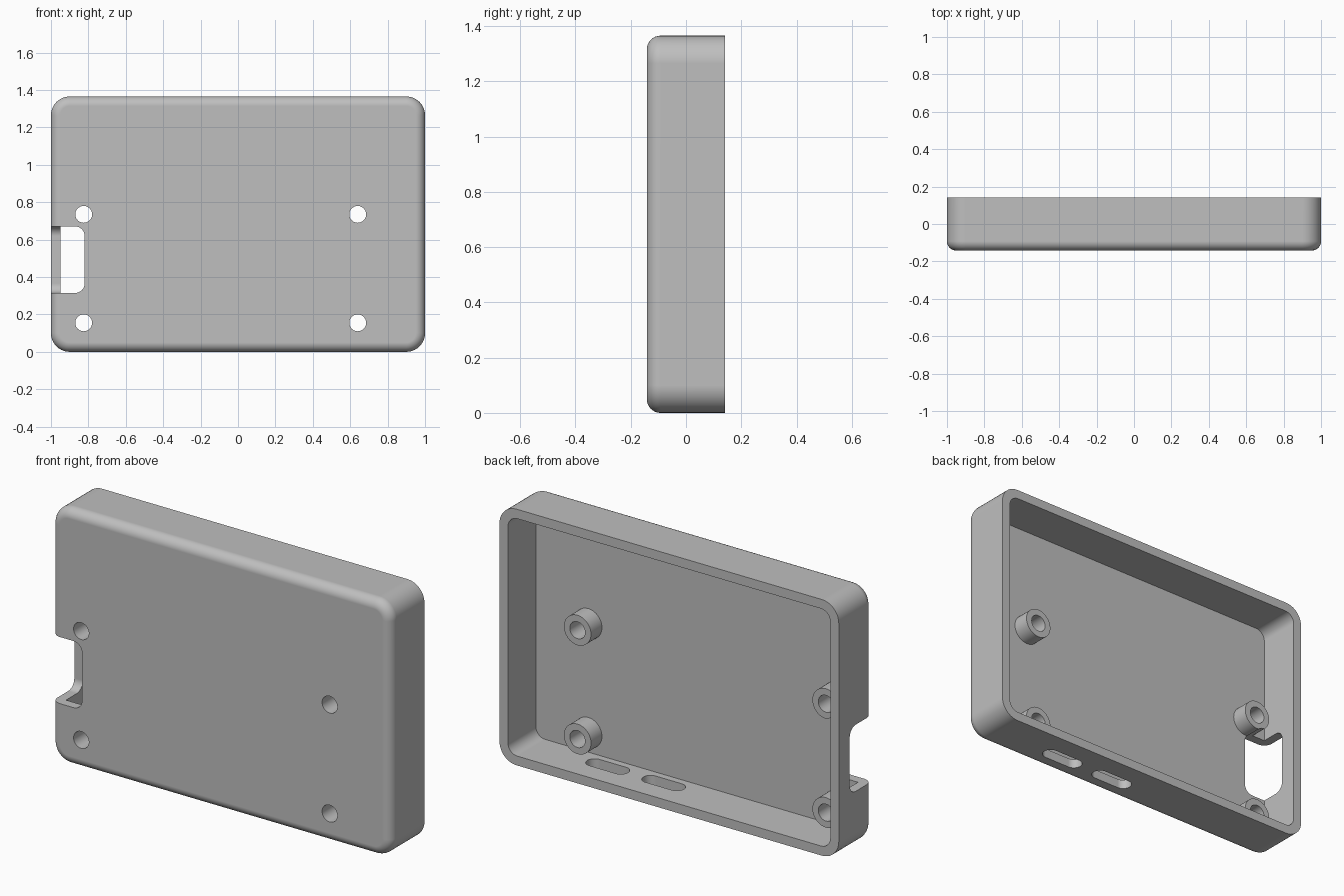
import bpy, bmesh, math
from mathutils import Matrix, Vector

default = bpy.data.objects.get("Cube")
if default:
    bpy.data.objects.remove(default, do_unlink=True)

# Overall dimensions
HEIGHT = 1.365
DEPTH = 0.142            # half depth
WALL = 0.05
FLOOR = -DEPTH + WALL    # inner face of the front plate
BOSS_END = 0.0

grey = bpy.data.materials.new("grey plastic")
grey.use_nodes = True
colour = (0.52, 0.52, 0.52, 1)
grey.diffuse_color = colour
grey.node_tree.nodes["Principled BSDF"].inputs["Base Color"].default_value = colour


def finish(bm, name):
    bmesh.ops.recalc_face_normals(bm, faces=bm.faces)
    mesh = bpy.data.meshes.new(name)
    bm.to_mesh(mesh)
    bm.free()
    mesh.materials.append(grey)
    obj = bpy.data.objects.new(name, mesh)
    bpy.context.collection.objects.link(obj)
    return obj


def bevel(bm, edges, radius, segments=8):
    bmesh.ops.bevel(bm, geom=edges, offset=radius, segments=segments,
                    profile=0.5, affect='EDGES', clamp_overlap=True)


def box(low, high):
    low, high = Vector(low), Vector(high)
    bm = bmesh.new()
    place = Matrix.Translation((low + high) / 2) @ Matrix.Diagonal((high - low).to_4d())
    bmesh.ops.create_cube(bm, size=1, matrix=place)
    return bm


def along(bm, axis):
    """Edges parallel to one axis."""
    return [e for e in bm.edges
            if abs((e.verts[0].co - e.verts[1].co).normalized()[axis]) > 0.99]


def rod(name, x, z, radius, y0, y1):
    bm = bmesh.new()
    place = Matrix.Translation((x, (y0 + y1) / 2, z)) @ Matrix.Rotation(math.pi / 2, 4, 'X')
    bmesh.ops.create_cone(bm, cap_ends=True, segments=40, radius1=radius,
                          radius2=radius, depth=y1 - y0, matrix=place)
    return finish(bm, name)


def cut(obj, cutters):
    bpy.context.view_layer.objects.active = obj
    for cutter in cutters:
        mod = obj.modifiers.new("cut", 'BOOLEAN')
        mod.operation = 'DIFFERENCE'
        mod.solver = 'EXACT'
        mod.object = cutter
        bpy.ops.object.modifier_apply(modifier=mod.name)


def smooth(obj):
    bpy.ops.object.select_all(action='DESELECT')
    obj.select_set(True)
    bpy.context.view_layer.objects.active = obj
    bpy.ops.object.shade_smooth_by_angle(angle=math.radians(30))
    mod = obj.modifiers.new("even shading", 'WEIGHTED_NORMAL')
    mod.keep_sharp = True


# Outer shell: rounded corners, then a softer fillet round the front face
bm = box((-1, -DEPTH, 0), (1, DEPTH, HEIGHT))
bevel(bm, along(bm, 1), 0.1, 10)
front = min(bm.faces, key=lambda f: f.calc_center_median().y)
bevel(bm, list(front.edges), 0.05)
shell = finish(bm, "case_shell")

# Inner cavity, open at the back
bm = box((-1 + WALL, FLOOR, WALL), (1 - WALL, DEPTH + 0.2, HEIGHT - WALL))
bevel(bm, along(bm, 1), 0.055)
cavity = finish(bm, "cavity_cutter")

# Port notch through the front plate and the side wall
bm = box((-1.2, -0.4, 0.315), (-0.82, 0.05, 0.67))
bevel(bm, list(bm.edges), 0.05)
notch = finish(bm, "notch_cutter")

# Two rounded slots in the bottom wall
slots = []
for x in (0.47, 0.14):
    bm = box((x - 0.12, -0.055, -0.1), (x + 0.12, 0.031, 0.1))
    bevel(bm, along(bm, 2), 0.0425)
    slots.append(finish(bm, "slot_cutter"))

# Screw holes with a hollow boss behind each
holes = []
for x in (-0.825, 0.64):
    for z in (0.155, 0.735):
        hole = rod("hole_cutter", x, z, 0.045, -0.4, 0.3)
        holes.append(hole)
        boss = rod("screw_boss", x, z, 0.08, FLOOR - 0.01, BOSS_END)
        cut(boss, [hole, notch])
        smooth(boss)

cut(shell, [cavity, notch] + slots + holes)
smooth(shell)

for helper in [cavity, notch] + slots + holes:
    bpy.data.objects.remove(helper, do_unlink=True)
